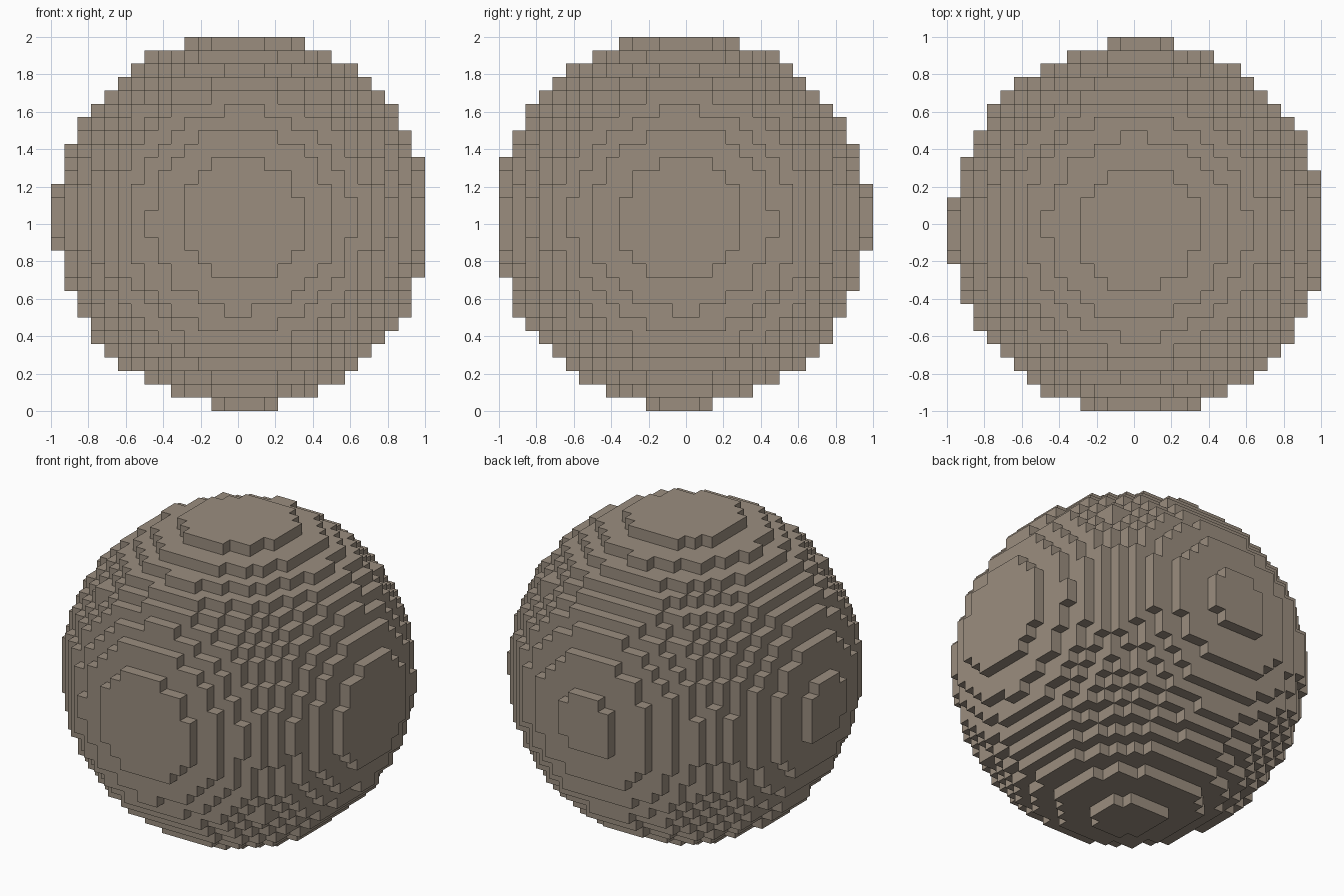
import bpy
import bmesh
from itertools import product
from mathutils import Vector

cube = bpy.data.objects.get("Cube")
if cube:
    bpy.data.objects.remove(cube, do_unlink=True)

HALF = 14                 # cells from the middle to each side
CELL = 1 / HALF
SHIFT = 0.23              # the ball sits slightly off the cell grid
LIMIT = 196 + 3 * SHIFT ** 2


def filled(cell):
    """True for cells whose centre lies inside the ball."""
    return sum((c + SHIFT) ** 2 for c in cell) < LIMIT


def place(corner):
    """Grid corner to model space; the second grid axis runs to the front."""
    a, b, c = corner
    return Vector((a * CELL, -b * CELL, 1 + c * CELL))


# Stone colour
stone = bpy.data.materials.new("warm_grey_stone")
stone.use_nodes = True
colour = (0.328, 0.270, 0.212, 1)
stone.diffuse_color = colour
stone.node_tree.nodes["Principled BSDF"].inputs["Base Color"].default_value = colour

# Blocky ball: one quad for every cell side that faces an empty cell
bm = bmesh.new()
corners = {}


def vert(key):
    if key not in corners:
        corners[key] = bm.verts.new(place(key))
    return corners[key]


for cell in product(range(-HALF, HALF), repeat=3):
    if not filled(cell):
        continue
    for axis, side in product(range(3), (0, 1)):
        neighbour = list(cell)
        neighbour[axis] += 2 * side - 1
        if filled(neighbour):
            continue
        quad = []
        for p, q in ((0, 0), (1, 0), (1, 1), (0, 1)):
            key = list(cell)
            key[axis] += side
            key[(axis + 1) % 3] += p
            key[(axis + 2) % 3] += q
            quad.append(vert(tuple(key)))
        # the front axis is mirrored, so the winding is too
        bm.faces.new(quad[::-1] if side else quad)

mesh = bpy.data.meshes.new("blocky_ball")
bm.to_mesh(mesh)
bm.free()
mesh.materials.append(stone)
ball = bpy.data.objects.new("blocky_ball", mesh)
bpy.context.collection.objects.link(ball)
